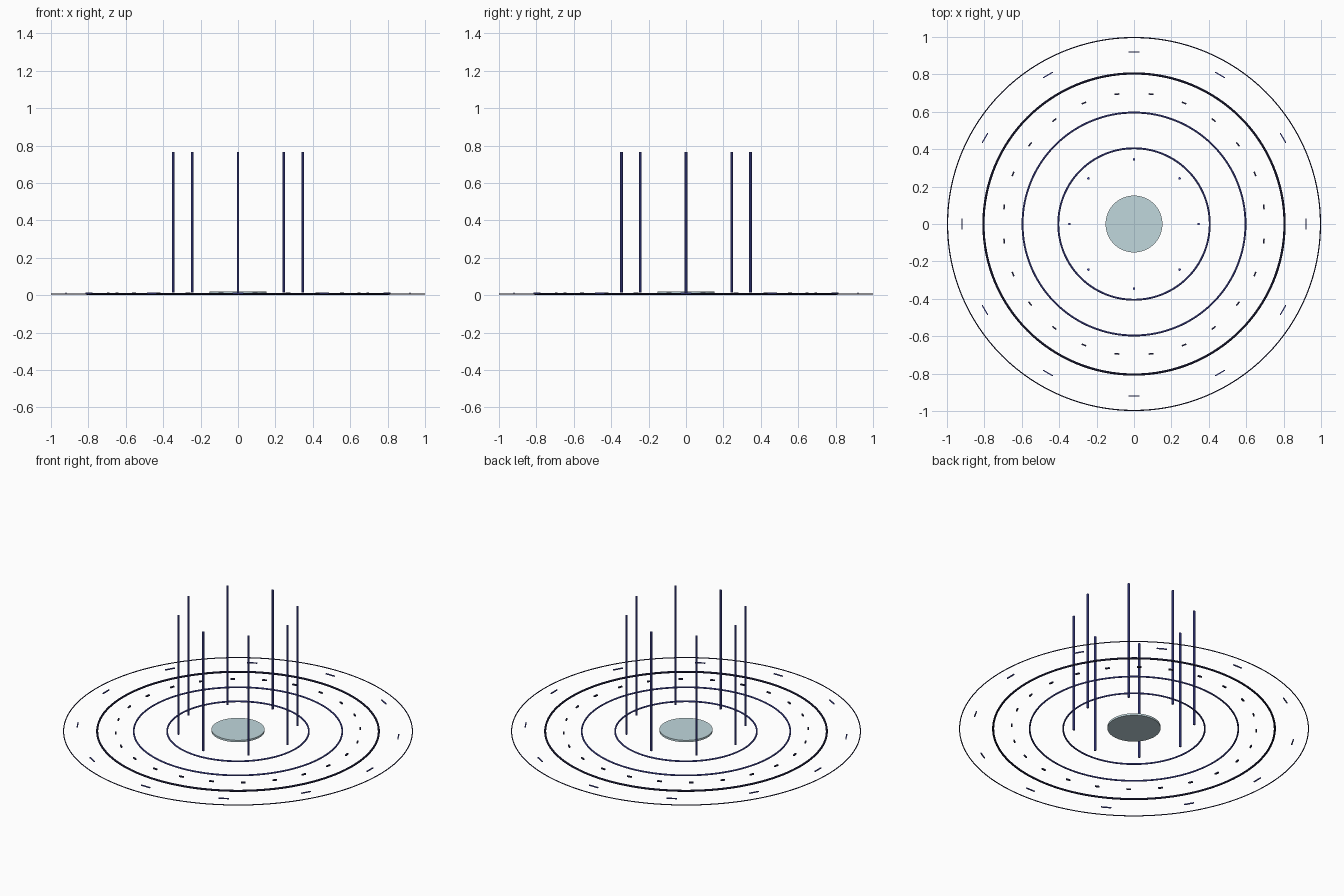
import bpy
from math import pi, sin, cos

if "Cube" in bpy.data.objects:
    bpy.data.objects.remove(bpy.data.objects["Cube"])


def material(name, rgb):
    m = bpy.data.materials.new(name)
    m.diffuse_color = (*rgb, 1)
    m.use_nodes = True
    m.node_tree.nodes["Principled BSDF"].inputs["Base Color"].default_value = m.diffuse_color
    return m


NAVY = material("dark_navy", (0.02, 0.02, 0.07))
BLUE = material("deep_blue", (0.07, 0.08, 0.42))
PALE = material("pale_cyan", (0.53, 0.68, 0.72))


def finish(name, mat, smooth=True):
    ob = bpy.context.object
    ob.name = name
    ob.data.materials.append(mat)
    if smooth:
        bpy.ops.object.shade_smooth_by_angle()
    return ob


def ring(name, radius, tube, z, mat):
    bpy.ops.mesh.primitive_torus_add(major_radius=radius, minor_radius=tube,
                                     major_segments=128, minor_segments=10,
                                     location=(0, 0, z))
    finish(name, mat)


def dashes(name, count, radius, offset, size, z, mat):
    # tangential bars spread around a circle
    for i in range(count):
        a = offset + 2 * pi * i / count
        bpy.ops.mesh.primitive_cube_add(size=1, rotation=(0, 0, a + pi / 2),
                                        location=(radius * cos(a), radius * sin(a), z))
        bpy.context.object.scale = size
        finish(f"{name}_{i + 1}", mat, False)


# concentric floor rings
ring("outer_ring", 0.997, 0.003, 0.007, NAVY)
ring("wide_ring", 0.805, 0.006, 0.007, NAVY)
ring("middle_ring", 0.596, 0.005, 0.007, BLUE)
ring("inner_ring", 0.405, 0.005, 0.007, BLUE)

# tick marks between the rings
dashes("outer_tick", 12, 0.92, 0, (0.06, 0.006, 0.006), 0.011, BLUE)
dashes("inner_tick", 24, 0.70, pi / 24, (0.026, 0.008, 0.008), 0.011, NAVY)

# central disc
bpy.ops.mesh.primitive_cylinder_add(vertices=64, radius=0.152, depth=0.012,
                                    location=(0, 0, 0.015))
finish("centre_disc", PALE)

# upright light rods
for i in range(8):
    a = pi * i / 4
    bpy.ops.mesh.primitive_cylinder_add(vertices=10, radius=0.007, depth=0.75,
                                        location=(0.345 * cos(a), 0.345 * sin(a), 0.391))
    finish(f"rod_{i + 1}", BLUE)
